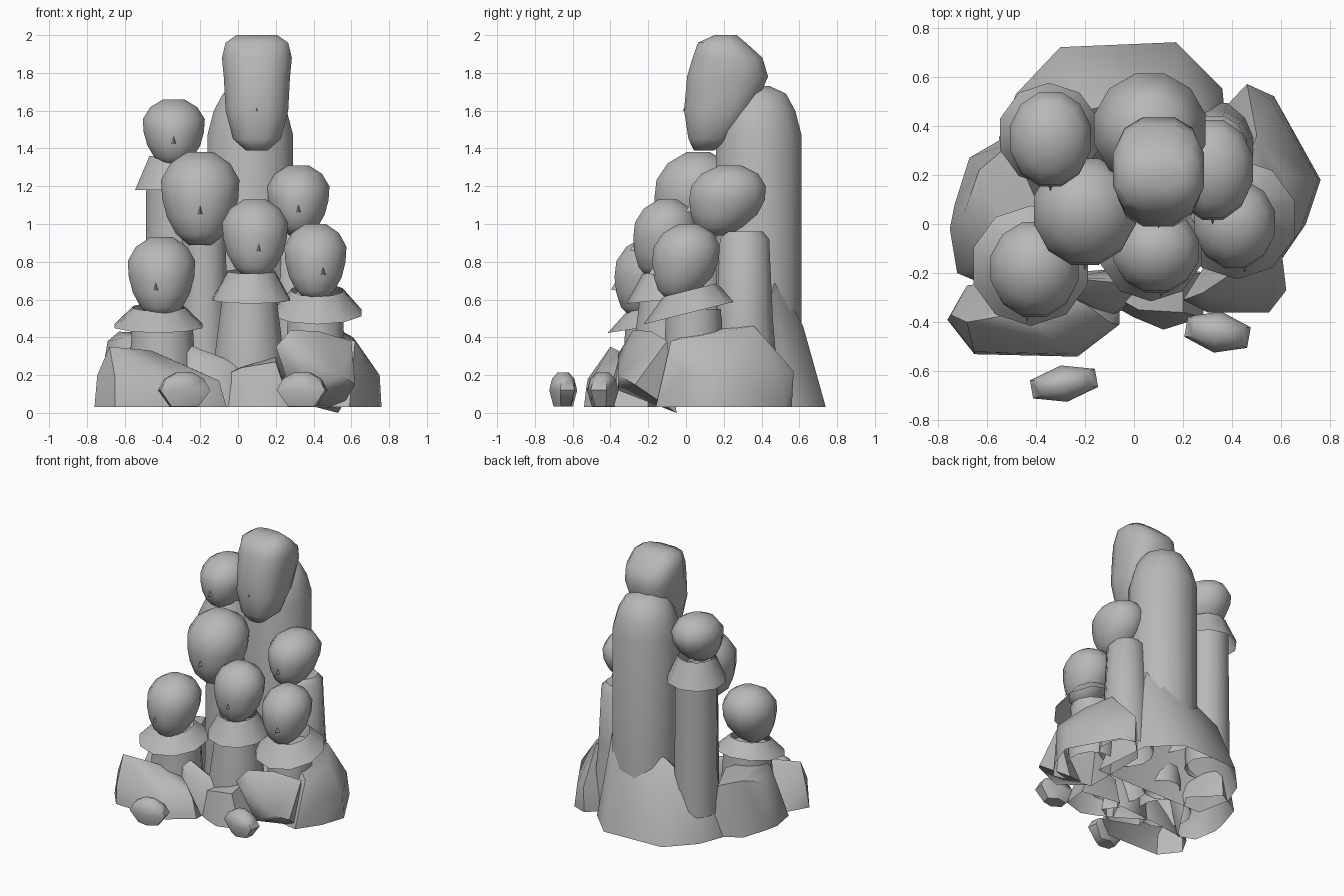
import bpy, bmesh, math
from mathutils import Vector

cube = bpy.data.objects.get("Cube")
if cube:
    bpy.data.objects.remove(cube, do_unlink=True)

# One stone colour for everything
stone = bpy.data.materials.new("grey_stone")
stone.use_nodes = True
colour = (0.48, 0.48, 0.48, 1)
stone.diffuse_color = colour
bsdf = next(n for n in stone.node_tree.nodes if n.type == "BSDF_PRINCIPLED")
bsdf.inputs["Base Color"].default_value = colour


def finish(name, bm, sharp=45):
    """Turn a bmesh into a smooth shaded stone object."""
    bmesh.ops.recalc_face_normals(bm, faces=bm.faces)
    mesh = bpy.data.meshes.new(name)
    bm.to_mesh(mesh)
    bm.free()
    mesh.materials.append(stone)
    mesh.shade_smooth()
    mesh.set_sharp_from_angle(angle=math.radians(sharp))
    obj = bpy.data.objects.new(name, mesh)
    bpy.context.collection.objects.link(obj)
    return obj


def loft(name, rings, sides=12, square=1.0, slope=0.0, bottom=False, top=True, sharp=45):
    """Skin a stack of rings, each given as x, y, z, x radius, y radius."""
    bm = bmesh.new()
    loops = []
    for x, y, z, rx, ry in rings:
        loop = []
        for i in range(sides):
            a = math.tau * (i + 0.5) / sides
            c = math.copysign(abs(math.cos(a)) ** square, math.cos(a))
            s = math.copysign(abs(math.sin(a)) ** square, math.sin(a))
            loop.append(bm.verts.new((x + rx * c, y + ry * s, z + slope * ry * s)))
        loops.append(loop)
    for low, high in zip(loops, loops[1:]):
        for i in range(sides):
            j = (i + 1) % sides
            bm.faces.new((low[i], low[j], high[j], high[i]))
    if bottom:
        bm.faces.new(loops[0][::-1])
    if top:
        bm.faces.new(loops[-1])
    return finish(name, bm, sharp)


def hull(name, points, sharp=45):
    """Wrap points in a hull that is open underneath."""
    bm = bmesh.new()
    for p in points:
        bm.verts.new(p)
    out = bmesh.ops.convex_hull(bm, input=bm.verts)
    loose = [v for v in out["geom_interior"] if isinstance(v, bmesh.types.BMVert)]
    bmesh.ops.delete(bm, geom=loose, context="VERTS")
    bm.normal_update()
    under = [f for f in bm.faces if f.normal.z < -0.95]
    bmesh.ops.delete(bm, geom=under, context="FACES")
    return finish(name, bm, sharp)


def rock(name, foot, crown, floor=0.03):
    return hull(name, [(x, y, floor) for x, y in foot] + crown, 50)


def nose(name, x, y, z, size):
    """Small wedge that sticks out towards the front."""
    w, d = size * 0.25, size * 0.5
    hull(name, [(x, y - size * 0.12, z), (x - w, y + d, z - w * 0.4),
                (x + w, y + d, z - w * 0.4), (x, y + d, z + size)], 80)


# Head outline from chin to crown: height, half width, front, back
HEAD = [(0, .3, -.55, .05), (.12, .62, -.82, .4), (.3, .85, -.95, .78), (.5, .97, -1, .97),
        (.7, 1, -.95, 1), (.88, .76, -.68, .8), (1, .34, -.22, .36)]


def head(name, x, y, low, high, rx, ry, turn=0.0):
    rings = [(x, y + ry * (f + b) / 2, low + t * (high - low), rx * w, ry * (b - f) / 2)
             for t, w, f, b in HEAD]
    loft(name, rings, bottom=True, sharp=60)
    nose(name + "_nose", x + turn, y - ry, low + 0.34 * (high - low), 0.11)


head("rear_right_head", -.34, .345, 1.31, 1.66, .17, .2)
head("large_head", -.2, .05, .89, 1.38, .215, .225)
head("centre_head", .09, -.11, .72, 1.13, .18, .175, .02)
head("rear_left_head", .32, .22, .94, 1.31, .17, .21)
head("front_left_head", .41, 0, .6, 1.0, .17, .185, .04)
head("front_right_head", -.405, -.185, .51, .93, .185, .2, -.03)

# Tall head on the main column: height, half width, front, back
LONG = [(1.39, .06, .04, .15), (1.45, .13, .01, .25), (1.6, .17, -.015, .36),
        (1.78, .18, 0, .44), (1.88, .19, .03, .41), (1.96, .17, .06, .32), (2.0, .11, .15, .27)]
loft("long_head", [(.1, (f + b) / 2, z, w, (b - f) / 2) for z, w, f, b in LONG],
     square=.75, bottom=True, sharp=60)
nose("long_head_nose", .1, 0, 1.6, .16)


def post(name, x, y, *steps):
    """Round post from height and radius pairs."""
    loft(name, [(x, y, z, r, r) for z, r in steps])


post("main_column", .065, .385, (.3, .235), (1.47, .235), (1.6, .2), (1.69, .15), (1.73, .06))
post("rear_right_post", -.345, .37, (.2, .155), (1.25, .145))
post("large_head_post", -.18, .08, (.1, .13), (.95, .12))
post("centre_post", .06, -.1, (.1, .2), (.3, .19), (.6, .15))
post("rear_left_post", .33, .31, (.1, .19), (.5, .155), (.92, .135), (.96, .1))
post("front_left_post", .41, .04, (.1, .17), (.55, .15))
post("front_right_post", -.4, -.16, (.1, .19), (.48, .165))


def collar(name, x, y, low, high, wide, narrow, slope=0.0):
    loft(name, [(x, y, low, wide, wide), (x, y, high, narrow, narrow)],
         sides=10, slope=slope, top=False)


collar("rear_right_collar", -.345, .365, 1.18, 1.36, .21, .13)
collar("centre_collar", .07, -.1, .6, .75, .215, .13, .1)
collar("front_left_collar", .42, .02, .53, .65, .245, .14, .25)
collar("front_right_collar", -.42, -.17, .46, .56, .245, .14, .15)

# Boulders around the foot
rock("back_base",
     [(-.55, .35), (-.48, .53), (-.3, .72), (.17, .74), (.36, .55), (.4, .1), (-.5, .1)],
     [(-.25, .59, .4), (.17, .62, .46), (.27, .46, .76), (-.12, .48, .6), (-.45, .4, .32)])
rock("left_boulder",
     [(.76, .18), (.57, .52), (.46, .56), (.3, .4), (.3, -.1), (.59, -.16), (.7, 0)],
     [(.75, .18, .2), (.68, -.02, .22), (.62, -.08, .38), (.61, .2, .4), (.5, .36, .46),
      (.4, .1, .44), (.46, .57, .22), (.56, .5, .2)])
rock("right_boulder",
     [(-.75, -.02), (-.73, .08), (-.67, .27), (-.48, .38), (-.3, .2), (-.6, -.25), (-.72, -.2)],
     [(-.69, .05, .38), (-.63, .22, .43), (-.5, .33, .4), (-.4, .1, .42), (-.6, -.15, .4),
      (-.45, -.2, .4)])
rock("front_right_boulder",
     [(-.76, -.39), (-.65, -.53), (-.23, -.54), (-.06, -.41), (-.06, -.35), (-.3, -.2),
      (-.68, -.25)],
     [(-.745, -.37, .2), (-.65, -.52, .18), (-.68, -.4, .35), (-.46, -.36, .33),
      (-.25, -.53, .12), (-.1, -.4, .17), (-.3, -.25, .26)])
hull("front_left_boulder",
     [(.2, -.31, .35), (.28, -.28, .44), (.43, -.18, .43), (.6, -.1, .38), (.62, -.27, .15),
      (.55, -.36, .2), (.4, -.36, .12), (.3, -.36, .31), (.53, -.05, 0), (.3, -.15, .06)], 50)
rock("front_centre_rock",
     [(-.09, -.33), (0, -.38), (.12, -.43), (.28, -.38), (.3, -.2), (0, -.15)],
     [(-.07, -.3, .2), (.02, -.35, .24), (.2, -.36, .27), (.2, -.2, .3), (0, -.2, .24)])
rock("slanted_rock",
     [(-.3, -.3), (-.1, -.38), (.04, -.3), (-.05, -.18), (-.28, -.2)],
     [(-.31, -.25, .34), (-.26, -.22, .36), (-.12, -.22, .3), (.03, -.25, .25),
      (-.2, -.32, .28), (-.05, -.34, .2)])


def pebble(name, x, y, rx, ry, rot):
    """Small loose stone, widest a little above the ground."""
    obj = loft(name, [(0, 0, .035, rx * .55, ry * .7), (0, 0, .12, rx, ry),
                      (0, 0, .18, rx * .75, ry * .8), (0, 0, .215, rx * .3, ry * .4)],
               sides=6, bottom=True, sharp=55)
    obj.location = Vector((x, y, 0))
    obj.rotation_euler.z = math.radians(rot)


pebble("right_pebble", -.285, -.65, .155, .075, 10)
pebble("left_pebble", .34, -.44, .15, .085, -10)
